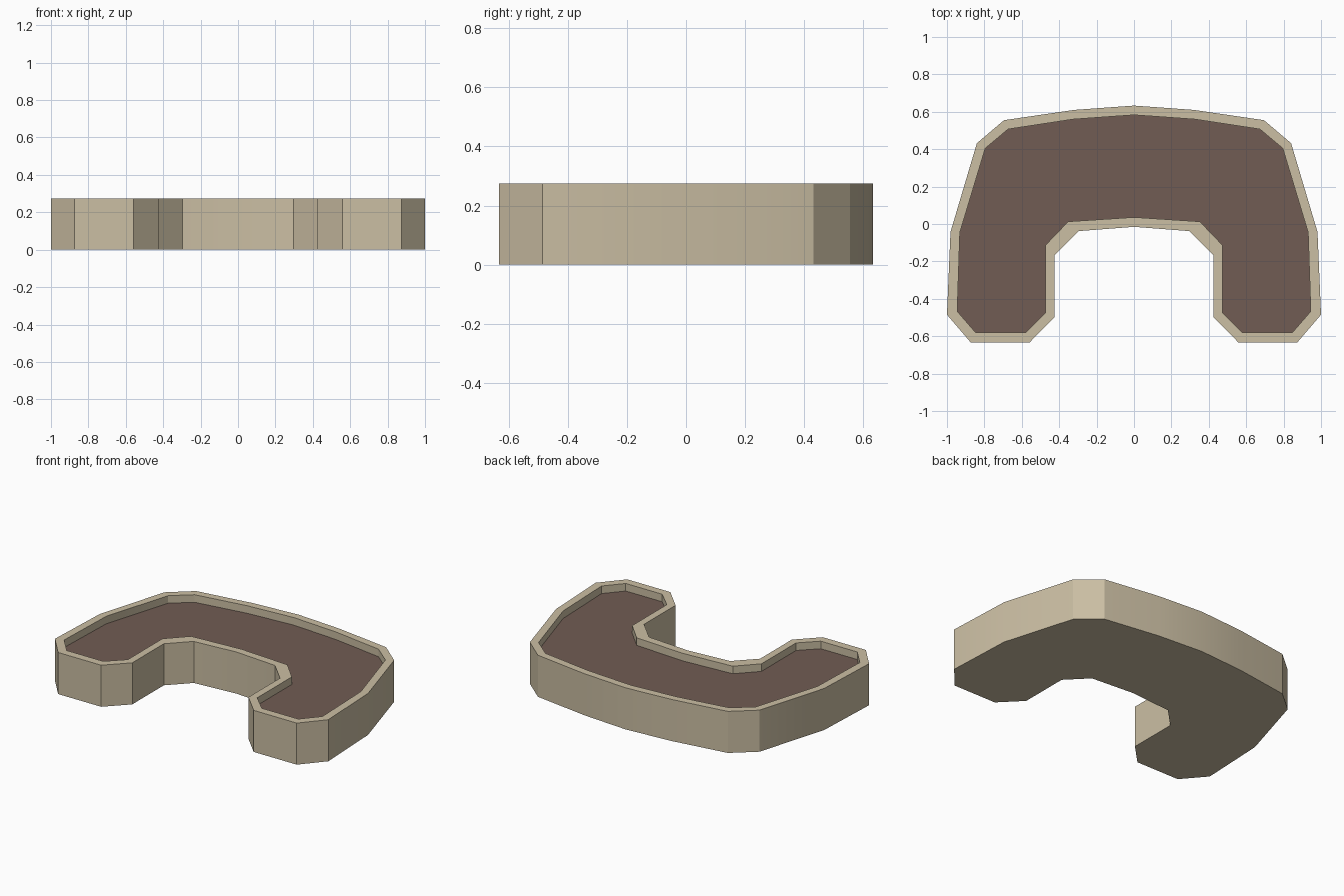
import bpy, bmesh, math

if "Cube" in bpy.data.objects:
    bpy.data.objects.remove(bpy.data.objects["Cube"])

HEIGHT, SOIL_Z = 0.275, 0.225

# Right-hand half outlines, from the back centre round to the front centre
OUTER = [(0, .633), (.32, .61), (.695, .555), (.84, .432), (.981, -.042), (1, -.485),
         (.873, -.633), (.558, -.633), (.425, -.498), (.425, -.168), (.297, -.038), (0, -.015)]
INNER = [(0, .583), (.325, .56), (.673, .507), (.795, .405), (.931, -.045), (.945, -.467),
         (.847, -.58), (.58, -.58), (.473, -.475), (.473, -.113), (.352, .013), (0, .036)]


def mirrored(half):
    return half + [(-x, y) for x, y in half[-2:0:-1]]


def loop(bm, half, z):
    return [bm.verts.new((x, y, z)) for x, y in mirrored(half)]


def bridge(bm, a, b):
    # Outlines run clockwise, so this winding faces outward
    n = len(a)
    for i in range(n):
        j = (i + 1) % n
        bm.faces.new((b[i], b[j], a[j], a[i]))


def finish(bm, name, color):
    bm.normal_update()
    mesh = bpy.data.meshes.new(name)
    bm.to_mesh(mesh)
    bm.free()
    obj = bpy.data.objects.new(name, mesh)
    bpy.context.collection.objects.link(obj)
    mat = bpy.data.materials.new(name + "_color")
    mat.diffuse_color = (*color, 1)
    mat.use_nodes = True
    mat.node_tree.nodes["Principled BSDF"].inputs["Base Color"].default_value = mat.diffuse_color
    mesh.materials.append(mat)
    bpy.ops.object.select_all(action='DESELECT')
    obj.select_set(True)
    bpy.context.view_layer.objects.active = obj
    bpy.ops.object.shade_smooth_by_angle(angle=math.radians(30))


# Planter wall: base, outer side, flat rim and inner side down to the soil
bm = bmesh.new()
base = loop(bm, OUTER, 0)
rings = [base, loop(bm, OUTER, HEIGHT), loop(bm, INNER, HEIGHT), loop(bm, INNER, SOIL_Z)]
for low, high in zip(rings, rings[1:]):
    bridge(bm, low, high)
bm.faces.new(base)
finish(bm, "planter_wall", (0.60, 0.52, 0.37))

# Soil surface
bm = bmesh.new()
bm.faces.new(loop(bm, INNER, SOIL_Z)[::-1])
finish(bm, "soil", (0.165, 0.108, 0.087))
